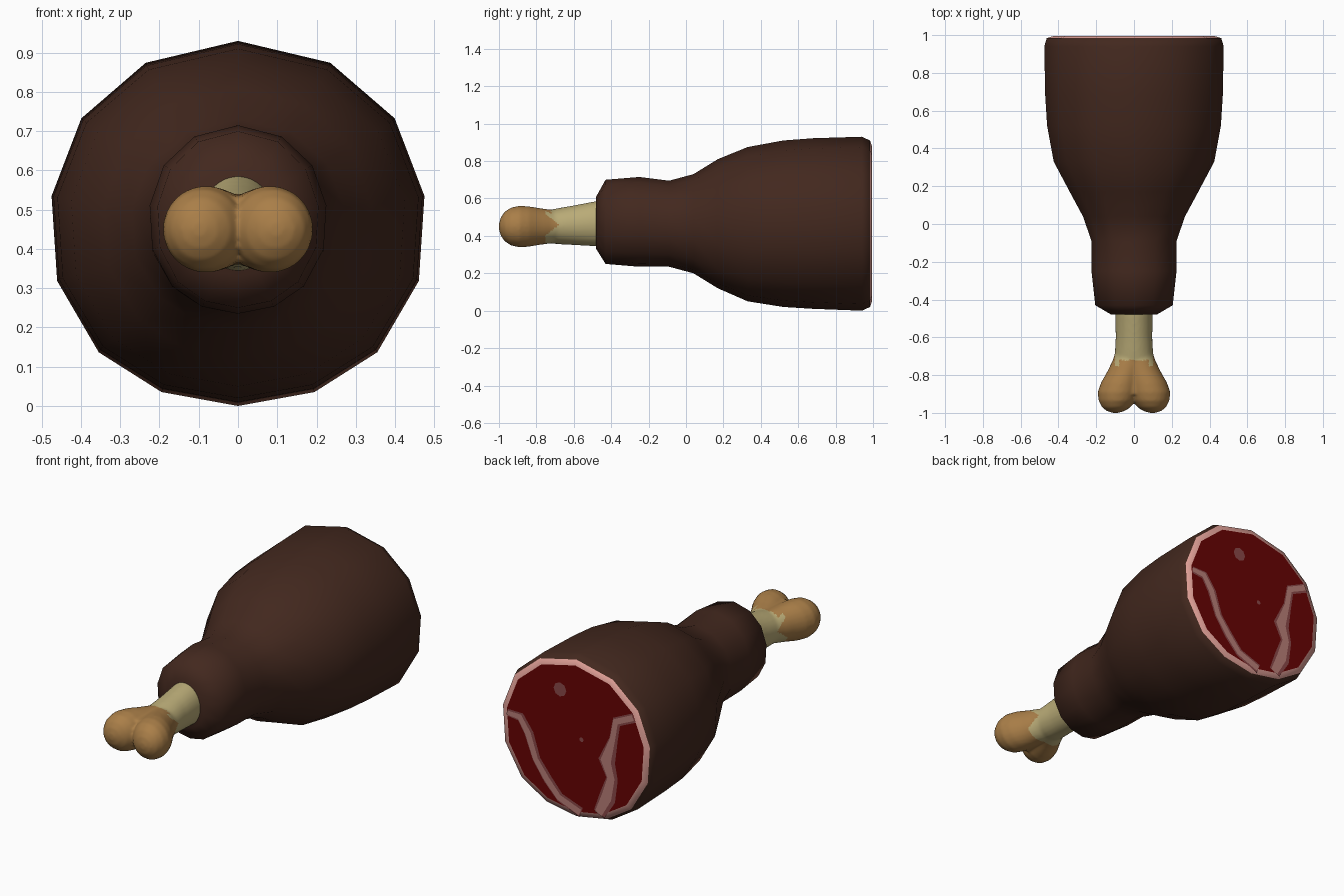
import bpy, bmesh, math
from mathutils import Vector

if "Cube" in bpy.data.objects:
    bpy.data.objects.remove(bpy.data.objects["Cube"])


def material(name, rgb):
    m = bpy.data.materials.new(name)
    m.diffuse_color = (*rgb, 1)
    m.use_nodes = True
    m.node_tree.nodes["Principled BSDF"].inputs["Base Color"].default_value = m.diffuse_color
    return m


BROWN = material("roasted skin", (0.055, 0.021, 0.013))
FAT = material("fat rim", (0.72, 0.34, 0.30))
RED = material("red meat", (0.135, 0.001, 0.001))
MARBLE = material("light marbling", (0.48, 0.21, 0.185))
MARBLE_DARK = material("dark marbling", (0.25, 0.065, 0.065))
IVORY = material("ivory bone", (0.49, 0.41, 0.185))
TAN = material("tan knuckle", (0.40, 0.21, 0.065))

# 14-sided unit cross-section, mirrored from its right half
HALF = [(0, 1), (.495, .88), (.84, .576), (1, .15), (.97, -.315), (.747, -.706), (.41, -.924), (0, -1)]
MEAT_SECTION = HALF + [(-x, z) for x, z in HALF[-2:0:-1]]
ROUND = [(math.sin(i * math.tau / 24), math.cos(i * math.tau / 24)) for i in range(24)]


def finish(name, bm, mats, angle=40):
    me = bpy.data.meshes.new(name)
    bm.to_mesh(me)
    bm.free()
    ob = bpy.data.objects.new(name, me)
    bpy.context.collection.objects.link(ob)
    for m in mats:
        me.materials.append(m)
    bpy.ops.object.select_all(action='DESELECT')
    ob.select_set(True)
    bpy.context.view_layer.objects.active = ob
    bpy.ops.object.shade_smooth_by_angle(angle=math.radians(angle))
    return ob


def loft(bm, rings, section):
    """Skin rings (y, centre x, centre z, radius x, radius z); each face stores its band number."""
    loops = [[bm.verts.new((cx + rx * u, y, cz + rz * w)) for u, w in section]
             for y, cx, cz, rx, rz in rings]
    n = len(section)
    for k, (a, b) in enumerate(zip(loops, loops[1:])):
        for i in range(n):
            bm.faces.new((a[i], a[(i + 1) % n], b[(i + 1) % n], b[i])).material_index = k
    bm.faces.new(loops[0]).material_index = 0
    bm.faces.new(loops[-1]).material_index = len(rings)
    bmesh.ops.recalc_face_normals(bm, faces=bm.faces)


# Meat: y, bottom z, top z, half width
profile = [(-.48, .33, .61, .12), (-.43, .25, .70, .205), (-.25, .235, .715, .225),
           (-.09, .235, .695, .225), (.04, .20, .73, .27), (.17, .12, .81, .34),
           (.33, .05, .875, .425), (.52, .02, .91, .46), (.68, .01, .922, .47),
           (.94, .0, .93, .475), (.984, .02, .91, .462), (.994, .05, .88, .43)]
bm = bmesh.new()
loft(bm, [(y, 0, (a + b) / 2, w, (b - a) / 2) for y, a, b, w in profile], MEAT_SECTION)
for f in bm.faces:
    k = f.material_index
    f.material_index = 2 if k == len(profile) else 1 if k == len(profile) - 2 else 0
for e in bm.edges:  # crisp border around the cut face
    if 2 in [f.material_index for f in e.link_faces]:
        e.smooth = False
finish("meat", bm, [BROWN, FAT, RED], 80)

# Bone: shaft and two mirrored knuckle lobes, fused into one smooth surface
bm = bmesh.new()
loft(bm, [(-.40, 0, .465, .10, .122), (-.48, 0, .465, .099, .121), (-.60, 0, .457, .097, .106),
          (-.68, 0, .452, .101, .097), (-.73, 0, .45, .107, .089), (-.80, 0, .45, .09, .085),
          (-.90, 0, .45, .05, .084)], ROUND)
lobe = [(-.67, .022, .075, .07), (-.72, .022, .09, .090), (-.78, .045, .096, .098), (-.84, .07, .105, .108),
        (-.89, .083, .109, .111), (-.935, .089, .099, .102), (-.97, .094, .076, .079),
        (-.99, .097, .047, .049), (-1.0, .098, .016, .016)]
for side in (1, -1):
    loft(bm, [(y, side * cx, .45, rx, rz) for y, cx, rx, rz in lobe], ROUND)
bone = finish("bone", bm, [IVORY, TAN], 180)
mod = bone.modifiers.new("fuse", 'REMESH')
mod.mode = 'VOXEL'
mod.voxel_size = .009
mod.use_smooth_shade = True
mod = bone.modifiers.new("soften", 'SMOOTH')
mod.iterations = 5
for name in ("fuse", "soften"):
    bpy.ops.object.modifier_apply(modifier=name)
if len(bone.data.materials) < 2:
    bone.data.materials.clear()
    bone.data.materials.append(IVORY)
    bone.data.materials.append(TAN)
for f in bone.data.polygons:  # tan knuckle reaches further up the sides of the shaft
    x, y, z = f.center
    edge = -.68 - .075 * min(1, abs(z - .46) / .06)
    if abs(x) < .08 and z > .5:
        edge = -.72
    f.material_index = 1 if y < edge else 0


# Marbling on the cut face, in face units (u to the viewer's right, w up, half width)
def plate(bm, pts, y):
    f = bm.faces.new([bm.verts.new((p[0], y, p[1])) for p in pts])
    f.normal_update()
    if f.normal.y < 0:
        f.normal_flip()


def ribbon(name, pts, mat, y):
    bm = bmesh.new()
    p = [Vector((-u * .475, w * .46 + .465)) for u, w, _ in pts]
    sides = []
    for i, (_, _, h) in enumerate(pts):
        d = (p[min(i + 1, len(p) - 1)] - p[max(i - 1, 0)]).normalized()
        nrm = Vector((-d.y, d.x)) * h
        sides.append((p[i] + nrm, p[i] - nrm))
    for a, b in zip(sides, sides[1:]):
        plate(bm, (a[0], a[1], b[1], b[0]), y)
    finish(name, bm, [mat])


left = [(-.89, .08, .020), (-.72, .07, .028), (-.61, -.10, .030), (-.51, -.39, .026),
        (-.36, -.60, .030), (-.20, -.78, .028), (.08, -.89, .030)]
right = [(.78, .47, .026), (.55, .36, .028), (.51, .13, .026), (.42, -.16, .052),
         (.49, -.36, .036), (.43, -.61, .050), (.32, -.84, .036)]
for label, pts in (("left", left), ("right", right)):
    ribbon("marbling_dark_" + label, pts, MARBLE_DARK, .997)
    ribbon("marbling_light_" + label, [(u - .01, w, h * .62) for u, w, h in pts], MARBLE, 1.0)

# Small round flecks on the cut face
bm = bmesh.new()
for x, z, r in ((.095, .72, .04), (-.04, .47, .013), (-.24, .52, .013)):
    plate(bm, [(x + r * u, z + r * w) for u, w in ROUND[::3]], .997)
finish("fat_flecks", bm, [MARBLE_DARK])
